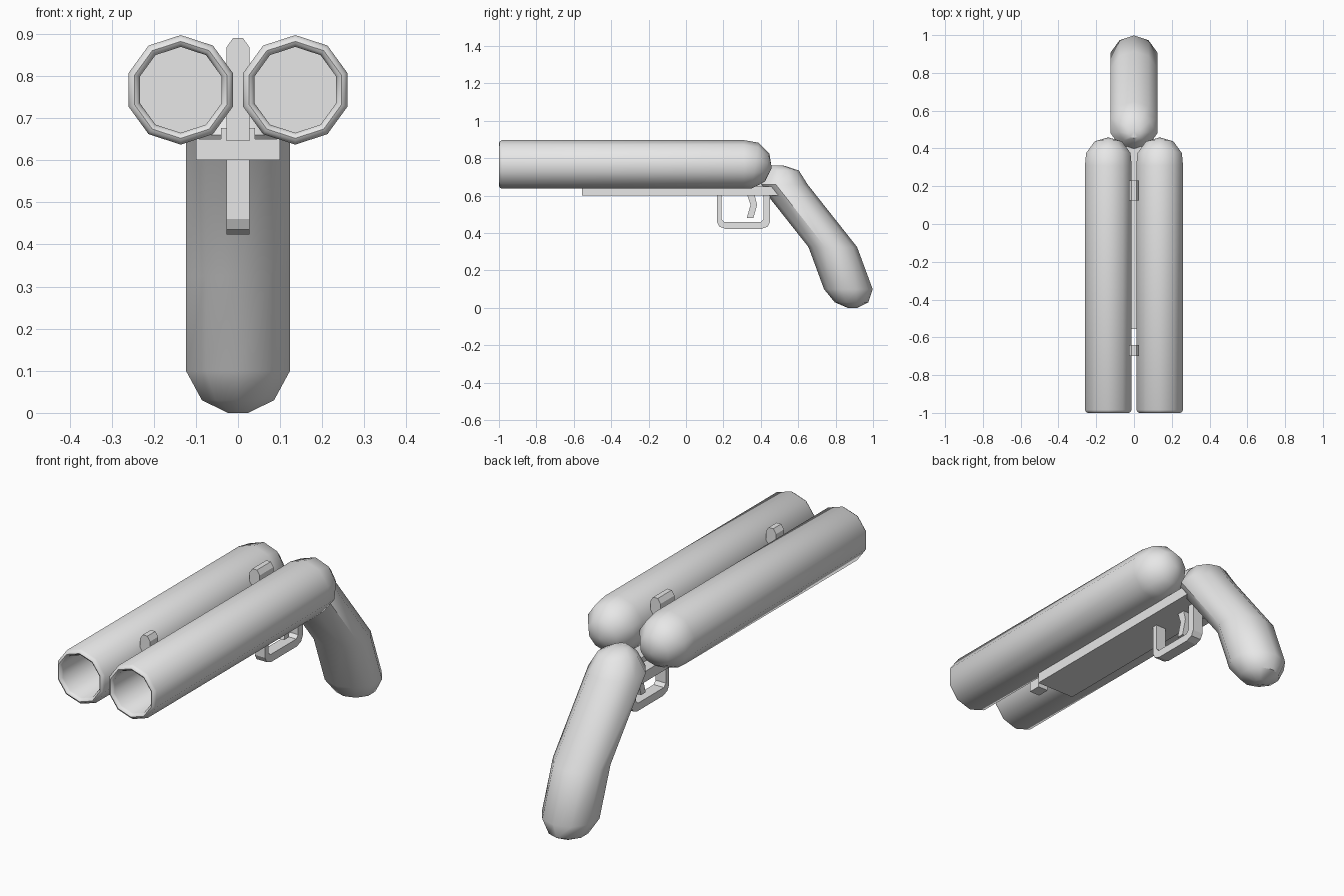
import bpy, bmesh, math
from mathutils import Vector

default = bpy.data.objects.get("Cube")
if default:
    bpy.data.objects.remove(default, do_unlink=True)

grey = bpy.data.materials.new("plain_grey")
grey.use_nodes = True
grey.diffuse_color = (0.8, 0.8, 0.8, 1)
grey.node_tree.nodes["Principled BSDF"].inputs["Base Color"].default_value = (0.8, 0.8, 0.8, 1)

SIDES = 10


def finish(name, bm, smooth_angle=None):
    bmesh.ops.remove_doubles(bm, verts=bm.verts, dist=0.0005)
    bmesh.ops.recalc_face_normals(bm, faces=bm.faces)
    mesh = bpy.data.meshes.new(name)
    bm.to_mesh(mesh)
    bm.free()
    obj = bpy.data.objects.new(name, mesh)
    bpy.context.collection.objects.link(obj)
    mesh.materials.append(grey)
    if smooth_angle:
        bpy.ops.object.select_all(action='DESELECT')
        obj.select_set(True)
        bpy.context.view_layer.objects.active = obj
        bpy.ops.object.shade_smooth_by_angle(angle=math.radians(smooth_angle))
    return obj


def loft(name, rings, x=0.0):
    """Skin ten-sided rings given as (y, z, radius, axis angle in the yz plane)."""
    bm = bmesh.new()
    loops = []
    for y, z, r, tilt in rings:
        a = math.radians(tilt)
        up = Vector((0, -math.sin(a), math.cos(a)))
        loop = []
        for i in range(SIDES):
            t = math.tau * i / SIDES
            loop.append(bm.verts.new(Vector((x, y, z)) + r * (
                math.cos(t) * up + math.sin(t) * Vector((1, 0, 0)))))
        loops.append(loop)
    for a, b in zip(loops, loops[1:]):
        for i in range(SIDES):
            j = (i + 1) % SIDES
            bm.faces.new((a[i], a[j], b[j], b[i]))
    return finish(name, bm, 42)


def slab(name, outline, half_width):
    """Extrude a side outline of (y, z) points across x."""
    bm = bmesh.new()
    face = bm.faces.new([bm.verts.new((-half_width, y, z)) for y, z in outline])
    out = bmesh.ops.extrude_face_region(bm, geom=[face])
    moved = [v for v in out["geom"] if isinstance(v, bmesh.types.BMVert)]
    bmesh.ops.translate(bm, verts=moved, vec=(2 * half_width, 0, 0))
    return finish(name, bm)


# Twin barrels: bore, rounded muzzle lip, tube, then a drooping domed breech
AXIS = 0.767
tube = [(0.2, 0), (0.2, 0.102), (-0.985, 0.102), (-0.996, 0.108), (-1, 0.115),
        (-0.996, 0.123), (-0.985, 0.13), (0.31, 0.13)]
barrel = [(y, AXIS, r, 0) for y, r in tube]
droop = math.radians(9)
for step in (72, 36, 0):
    t = math.radians(step)
    d = 0.13 * math.cos(t)
    barrel.append((0.33 + d * math.cos(droop), AXIS - d * math.sin(droop),
                   0.13 * math.sin(t), -9))
for side, x in (("left", 0.136), ("right", -0.136)):
    loft(side + "_barrel", barrel, x)

# Curved grip with rounded ends
loft("grip", [(0.49, 0.76, 0, -90), (0.49, 0.76, 0.035, -90),
              (0.515, 0.735, 0.088, -90), (0.52, 0.66, 0.13, -90),
              (0.785, 0.325, 0.13, -90), (0.868, 0.10, 0.13, -90),
              (0.885, 0.03, 0.09, -90), (0.89, 0, 0.025, -90), (0.89, 0, 0, -90)])

# Underside plate and the rib between the barrels
slab("under_plate", [(-0.555, 0.6), (0.5, 0.6), (0.465, 0.65), (-0.555, 0.65)], 0.1)
slab("centre_rib", [(-0.555, 0.64), (0.47, 0.64), (0.44, 0.677), (-0.555, 0.677)], 0.04)

# Trigger guard and trigger
slab("trigger_guard", [
    (0.165, 0.61), (0.165, 0.46), (0.178, 0.435), (0.21, 0.423), (0.405, 0.423),
    (0.437, 0.435), (0.45, 0.46), (0.45, 0.61), (0.415, 0.61), (0.415, 0.475),
    (0.4, 0.46), (0.205, 0.46), (0.19, 0.475), (0.19, 0.61)], 0.027)
slab("trigger", [(0.325, 0.61), (0.345, 0.55), (0.325, 0.48), (0.36, 0.48),
                 (0.38, 0.55), (0.365, 0.61)], 0.015)

# Sights: tall pegs with chamfered tops
for name, front, back in (("front_sight", -0.70, -0.64), ("rear_sight", 0.125, 0.23)):
    bm = bmesh.new()
    half = [(0.027, 0.645), (0.027, 0.868), (0.012, 0.89)]
    outline = half + [(-x, z) for x, z in reversed(half)]
    face = bm.faces.new([bm.verts.new((x, front, z)) for x, z in outline])
    out = bmesh.ops.extrude_face_region(bm, geom=[face])
    moved = [v for v in out["geom"] if isinstance(v, bmesh.types.BMVert)]
    bmesh.ops.translate(bm, verts=moved, vec=(0, back - front, 0))
    finish(name, bm)
